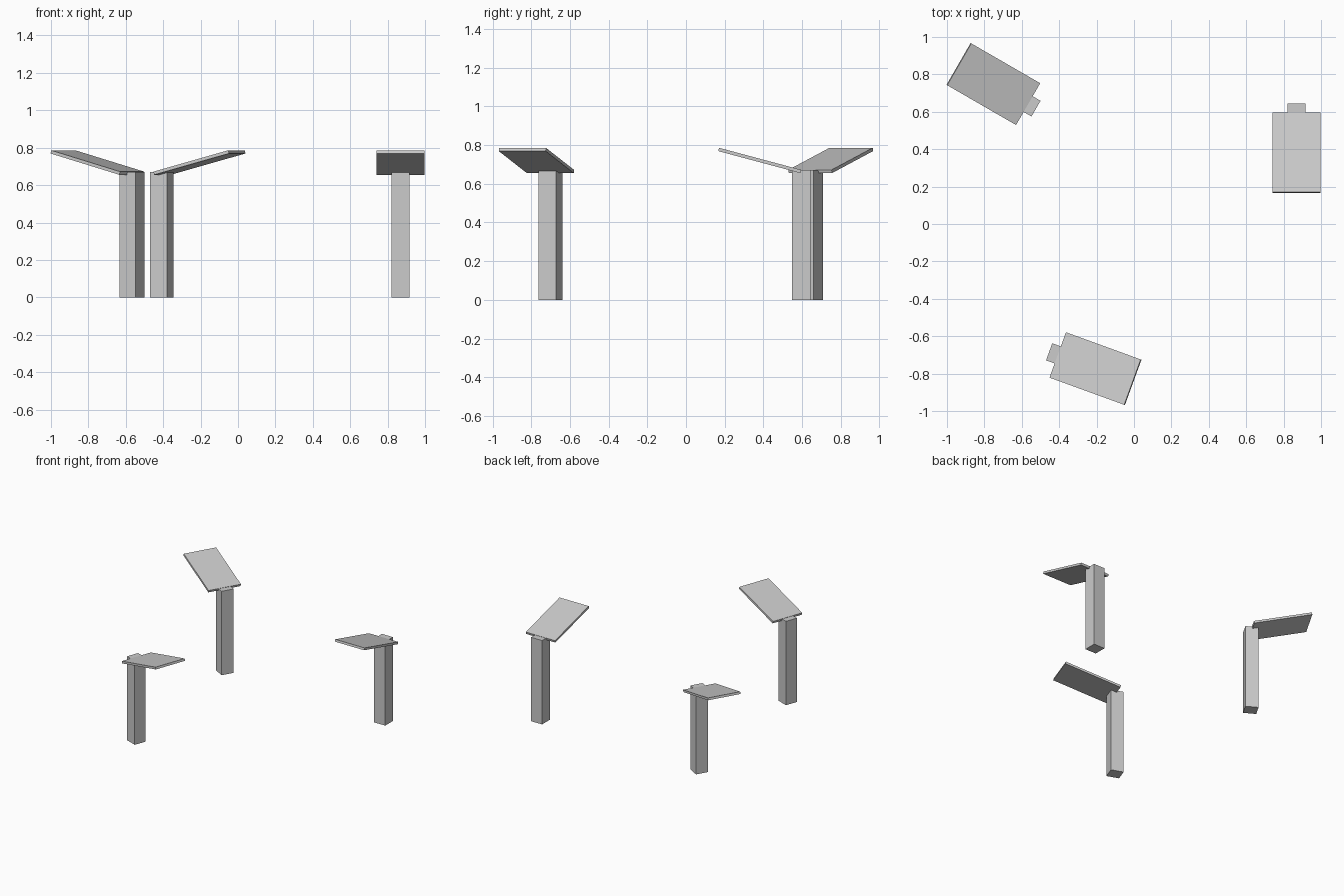
import bpy
from math import radians
from mathutils import Matrix

if "Cube" in bpy.data.objects:
    bpy.data.objects.remove(bpy.data.objects["Cube"])

POST_W, POST_H = 0.097, 0.67
TOP_L, TOP_W, TOP_T = 0.44, 0.258, 0.0175
TILT = radians(15)


def box(name, size, matrix):
    bpy.ops.mesh.primitive_cube_add(size=1)
    ob = bpy.context.object
    ob.name = ob.data.name = name
    ob.data.transform(Matrix.Diagonal((*size, 1)))
    ob.matrix_world = matrix
    return ob


def stand(label, x, y, heading):
    base = Matrix.Translation((x, y, 0)) @ Matrix.Rotation(radians(heading), 4, 'Z')
    # square post standing on the ground
    box(label + "_post", (POST_W, POST_W, POST_H),
        base @ Matrix.Translation((0, 0, POST_H / 2)))
    # thin panel rising outward from the middle of the post top
    box(label + "_tilted_panel", (TOP_L, TOP_W, TOP_T),
        base @ Matrix.Translation((0.2148, 0, 0.7205)) @ Matrix.Rotation(-TILT, 4, 'Y'))


# three stands, each facing its own direction
for label, x, y, heading in (("left_back", -0.566, 0.641, 150),
                             ("right", 0.869, 0.596, -90),
                             ("front", -0.408, -0.700, -20)):
    stand(label, x, y, heading)
